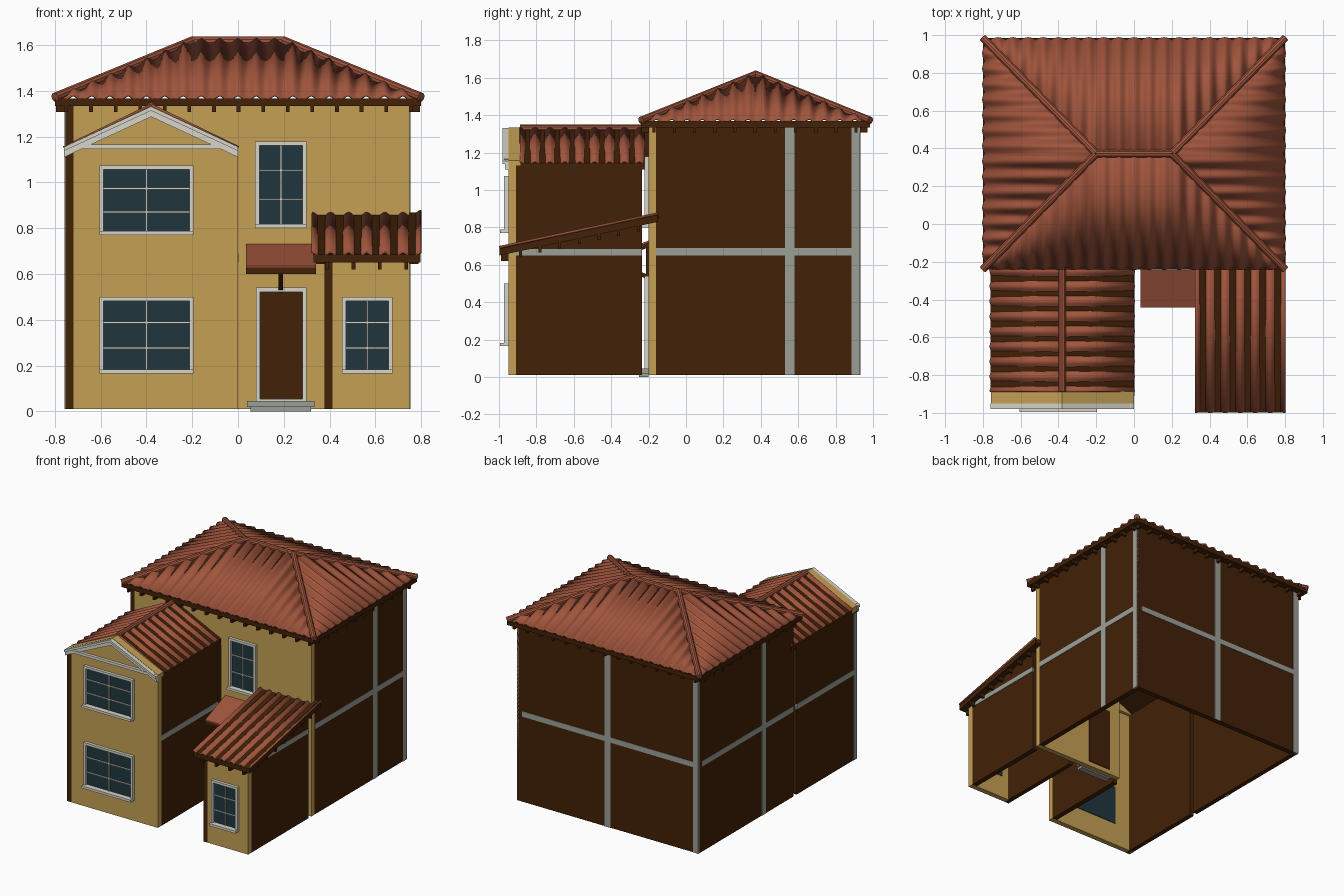
import bpy, bmesh, math
from mathutils import Vector

if "Cube" in bpy.data.objects:
    bpy.data.objects.remove(bpy.data.objects["Cube"])


def mat(name, r, g, b):
    m = bpy.data.materials.new(name)
    m.diffuse_color = [(c / 255) ** 2.2 for c in (r, g, b)] + [1]
    m.use_nodes = True
    m.node_tree.nodes["Principled BSDF"].inputs["Base Color"].default_value = m.diffuse_color
    return m


OCHRE = mat("ochre plaster", 196, 159, 86)
BROWN = mat("dark brown timber", 68, 38, 16)
TILE = mat("terracotta tile", 158, 85, 62)
GLASS = mat("dark glass", 37, 57, 64)
WHITE = mat("off white trim", 214, 212, 200)
GREY = mat("grey band", 155, 159, 150)


def finish(name, bm, m, smooth=False):
    me = bpy.data.meshes.new(name)
    bm.to_mesh(me)
    bm.free()
    me.materials.append(m)
    ob = bpy.data.objects.new(name, me)
    bpy.context.collection.objects.link(ob)
    for p in me.polygons:
        p.use_smooth = smooth
    return ob


def add_prism(bm, pts, axis, a, b):
    """Extrude a 2D profile along an axis from a to b."""
    def place(p, d):
        return (d, *p) if axis == 'x' else (p[0], d, p[1])
    lo = [bm.verts.new(place(p, a)) for p in pts]
    hi = [bm.verts.new(place(p, b)) for p in pts]
    fs = [bm.faces.new(lo), bm.faces.new(hi)]
    for i in range(len(pts)):
        j = (i + 1) % len(pts)
        fs.append(bm.faces.new((lo[i], lo[j], hi[j], hi[i])))
    bmesh.ops.recalc_face_normals(bm, faces=fs)


def prisms(name, m, axis, *items):
    bm = bmesh.new()
    for pts, a, b in items:
        add_prism(bm, pts, axis, a, b)
    return finish(name, bm, m)


def boxes(name, m, *bs):
    return prisms(name, m, 'x', *[([(y0, z0), (y1, z0), (y1, z1), (y0, z1)], x0, x1)
                                  for x0, x1, y0, y1, z0, z1 in bs])


def tiles(name, origin, along, up, length, run=0):
    """Corrugated roof slope; run > 0 trims both ends along hips."""
    o, e, s = Vector(origin), Vector(along), Vector(up)
    n = e.cross(s).normalized()
    count = round(length / 0.08) * 8
    bm = bmesh.new()
    rows = []
    for i in range(count + 1):
        u = length * i / count
        t = min(1, u / run, (length - u) / run) if run else 1
        base = o + e * u + n * 0.011 * math.cos(i * math.pi / 4)
        rows.append((bm.verts.new(base), bm.verts.new(base + s * t)))
    for (a, b), (c, d) in zip(rows, rows[1:]):
        bm.faces.new((a, c, d, b))
    bmesh.ops.remove_doubles(bm, verts=bm.verts, dist=1e-5)
    ob = finish(name, bm, TILE, True)
    sol = ob.modifiers.new("thickness", 'SOLIDIFY')
    sol.thickness, sol.offset = 0.01, -1
    return ob


def rod(name, p, q, r):
    p, q = Vector(p), Vector(q)
    d = q - p
    bm = bmesh.new()
    bmesh.ops.create_cone(bm, cap_ends=True, segments=10, radius1=r, radius2=r, depth=d.length)
    ob = finish(name, bm, TILE)
    ob.location, ob.rotation_mode = (p + q) / 2, 'QUATERNION'
    ob.rotation_quaternion = d.to_track_quat('Z', 'Y')
    return ob


def window(name, x0, x1, z0, z1, y, cols=2, rows=3, sill=True):
    """Frame, glass and glazing bars on a wall whose front is at y."""
    w = 0.018
    f, k = y - 0.022, y + 0.002
    boxes(name + "_frame", WHITE, (x0, x0 + w, f, k, z0, z1), (x1 - w, x1, f, k, z0, z1),
          (x0, x1, f, k, z1 - w, z1), (x0, x1, y - (0.045 if sill else 0.022), k, z0, z0 + w))
    if not sill:
        return
    boxes(name + "_glass", GLASS, (x0 + w, x1 - w, y - 0.006, y + 0.045, z0 + w, z1 - w))
    b, f = 0.004, y - 0.014
    bars = [(x0 + (x1 - x0) * i / cols - b, x0 + (x1 - x0) * i / cols + b, f, y, z0 + w, z1 - w)
            for i in range(1, cols)]
    bars += [(x0 + w, x1 - w, f, y, z0 + (z1 - z0) * i / rows - b, z0 + (z1 - z0) * i / rows + b)
             for i in range(1, rows)]
    boxes(name + "_bars", WHITE, *bars)


# Main block walls (open underneath)
boxes("main_timber_walls", BROWN, (-0.755, -0.72, -0.2, 0.93, 0.01, 1.34),
      (0.71, 0.75, -0.16, 0.93, 0.01, 1.34), (-0.72, 0.71, 0.89, 0.93, 0.01, 1.34))
boxes("main_front_wall", OCHRE, (0, 0.75, -0.2, -0.16, 0.01, 1.34),
      (-0.72, 0, -0.2, -0.16, 1.1, 1.34))

# Grey bands on the side and back walls
e = 0.003
boxes("main_bands", GREY,
      (0.74, 0.75 + e, 0.53, 0.58, 0.01, 1.335), (0.74, 0.75 + e, 0.885, 0.93, 0.01, 1.335),
      (0.74, 0.75 + e, -0.16, 0.93, 0.65, 0.69),
      (-0.025, 0.025, 0.92, 0.93 + e, 0.01, 1.335), (-0.755, -0.71, 0.92, 0.93 + e, 0.01, 1.335),
      (-0.755, 0.71, 0.92, 0.93 + e, 0.65, 0.69),
      (-0.755 - e, -0.74, 0.13, 0.18, 0.01, 1.335), (-0.755 - e, -0.74, -0.2, 0.89, 0.65, 0.69))

# Main hip roof
boxes("main_eave_board", BROWN, (-0.8, 0.8, -0.24, 0.985, 1.335, 1.368))
ZE, RISE, YM = 1.375, 0.25, 0.3725
tiles("main_roof_front", (-0.8, -0.24, ZE), (1, 0, 0), (0, 0.6125, RISE), 1.6, 0.6)
tiles("main_roof_back", (0.8, 0.985, ZE), (-1, 0, 0), (0, -0.6125, RISE), 1.6, 0.6)
tiles("main_roof_right", (0.8, -0.24, ZE), (0, 1, 0), (-0.6, 0, RISE), 1.225, 0.6125)
tiles("main_roof_left", (-0.8, 0.985, ZE), (0, -1, 0), (0.6, 0, RISE), 1.225, 0.6125)
rod("main_ridge_cap", (-0.2, YM, 1.618), (0.2, YM, 1.618), 0.021)
for sx in (-1, 1):
    for y in (-0.24, 0.985):
        rod("hip_cap", (sx * 0.8, y, 1.372), (sx * 0.2, YM, 1.618), 0.021)

# Rafter tails under the main eave
tails = []
for i in range(15):
    x = -0.75 + i * 0.1075
    tails += [(x - .008, x + .008, y, y + 0.04, 1.308, 1.34) for y in (-0.238, 0.93)]
for i in range(11):
    y = -0.17 + i * 0.108
    tails += [(x, x + 0.045, y - .008, y + .008, 1.308, 1.34) for x in (-0.795, 0.75)]
boxes("main_rafter_tails", BROWN, *tails)

# Left wing
boxes("left_wing_timber_walls", BROWN, (-0.755, -0.72, -0.95, -0.235, 0.01, 1.13),
      (-0.04, 0, -0.91, -0.235, 0.01, 1.13))
boxes("left_wing_front_wall", OCHRE, (-0.72, 0, -0.95, -0.91, 0.01, 1.12))
prisms("left_wing_gable", OCHRE, 'y',
       ([(-0.757, 1.12), (0, 1.12), (0, 1.158), (-0.38, 1.335), (-0.757, 1.158)], -0.95, -0.886))
boxes("left_wing_bands", GREY, (-0.01, e, -0.91, -0.235, 0.65, 0.69),
      (-0.755 - e, -0.74, -0.95, -0.235, 0.65, 0.69),
      (-0.755 - e, -0.74, -0.95, -0.91, 0.01, 1.11))
prisms("left_wing_roof_boards", BROWN, 'y',
       ([(-0.76, 1.11), (-0.76, 1.145), (-0.38, 1.325), (0, 1.145), (0, 1.11), (-0.38, 1.29)],
        -0.887, -0.17))
tiles("left_wing_roof_right", (0, -0.887, 1.148), (0, 1, 0), (-0.38, 0, 0.185), 0.717)
tiles("left_wing_roof_left", (-0.76, -0.17, 1.148), (0, -1, 0), (0.38, 0, 0.185), 0.717)
rod("left_wing_ridge_cap", (-0.38, -0.887, 1.33), (-0.38, -0.17, 1.33), 0.02)

# White gable mouldings: wide rake, thin outer rake, cornice
rake = [(-0.76, 1.11), (-0.76, 1.152), (-0.38, 1.328), (-0.38, 1.287), (-0.7, 1.139)]
lip = [(-0.76, 1.138), (-0.76, 1.156), (-0.38, 1.332), (-0.38, 1.314)]
flip = lambda pts: [(-0.76 - x, z) for x, z in pts]
prisms("gable_mouldings", WHITE, 'y', (rake, -0.968, -0.949), (flip(rake), -0.968, -0.949),
       (lip, -0.98, -0.949), (flip(lip), -0.98, -0.949))
boxes("gable_cornice", WHITE, (-0.745, -0.015, -0.972, -0.949, 1.146, 1.166))

# Right wing with lean-to roof
K = 0.18 / 0.85
under = lambda y: 0.65 + (y + 1) * K
side = lambda y0: [(y0, 0.01), (-0.235, 0.01), (-0.235, under(-0.235) + .01), (y0, under(y0) + .01)]
prisms("right_wing_timber_walls", BROWN, 'x', (side(-0.95), 0.378, 0.412), (side(-0.91), 0.71, 0.75))
boxes("right_wing_front_wall", OCHRE, (0.412, 0.75, -0.95, -0.91, 0.01, 0.668))
boxes("right_wing_band", GREY, (0.74, 0.75 + e, -0.91, -0.235, 0.65, 0.685))
prisms("lean_to_boards", BROWN, 'x',
       ([(-0.998, 0.65), (-0.15, 0.83), (-0.15, 0.868), (-0.998, 0.686)], 0.33, 0.797))
tiles("lean_to_tiles", (0.325, -0.998, 0.69), (1, 0, 0), (0, 0.848, 0.18), 0.475)
tails = [(x - .008, x + .008, -0.99, -0.95, 0.62, 0.66) for x in (0.39, 0.505, 0.62, 0.735)]
for i in range(7):
    y = -0.885 + i * 0.105
    tails += [(x, x + 0.04, y - .008, y + .008, under(y) - 0.03, under(y) + 0.01)
              for x in (0.34, 0.75)]
boxes("lean_to_rafter_tails", BROWN, *tails)

# Door, steps and canopy
boxes("door", BROWN, (0.095, 0.285, -0.208, -0.155, 0.045, 0.525))
window("door", 0.078, 0.3, 0.035, 0.54, -0.2, sill=False)
boxes("door_steps", GREY, (0.04, 0.335, -0.235, -0.2, 0.018, 0.045),
      (0.055, 0.318, -0.25, -0.2, 0, 0.02))
prisms("canopy_board", BROWN, 'x',
       ([(-0.44, 0.6), (-0.44, 0.628), (-0.2, 0.722), (-0.2, 0.694)], 0.035, 0.34))
prisms("canopy_cover", TILE, 'x',
       ([(-0.441, 0.628), (-0.441, 0.636), (-0.2, 0.73), (-0.2, 0.722)], 0.034, 0.341))
prisms("canopy_brace", BROWN, 'x',
       ([(-0.2, 0.52), (-0.2, 0.545), (-0.39, 0.63), (-0.41, 0.612)], 0.178, 0.196),
       ([(-0.215, 0.52), (-0.2, 0.52), (-0.2, 0.7), (-0.215, 0.69)], 0.178, 0.196))

# Windows
window("left_upper_window", -0.605, -0.195, 0.77, 1.075, -0.95)
window("left_lower_window", -0.605, -0.195, 0.165, 0.5, -0.95)
window("right_window", 0.455, 0.675, 0.165, 0.5, -0.95)
window("centre_upper_window", 0.075, 0.3, 0.8, 1.18, -0.2)
